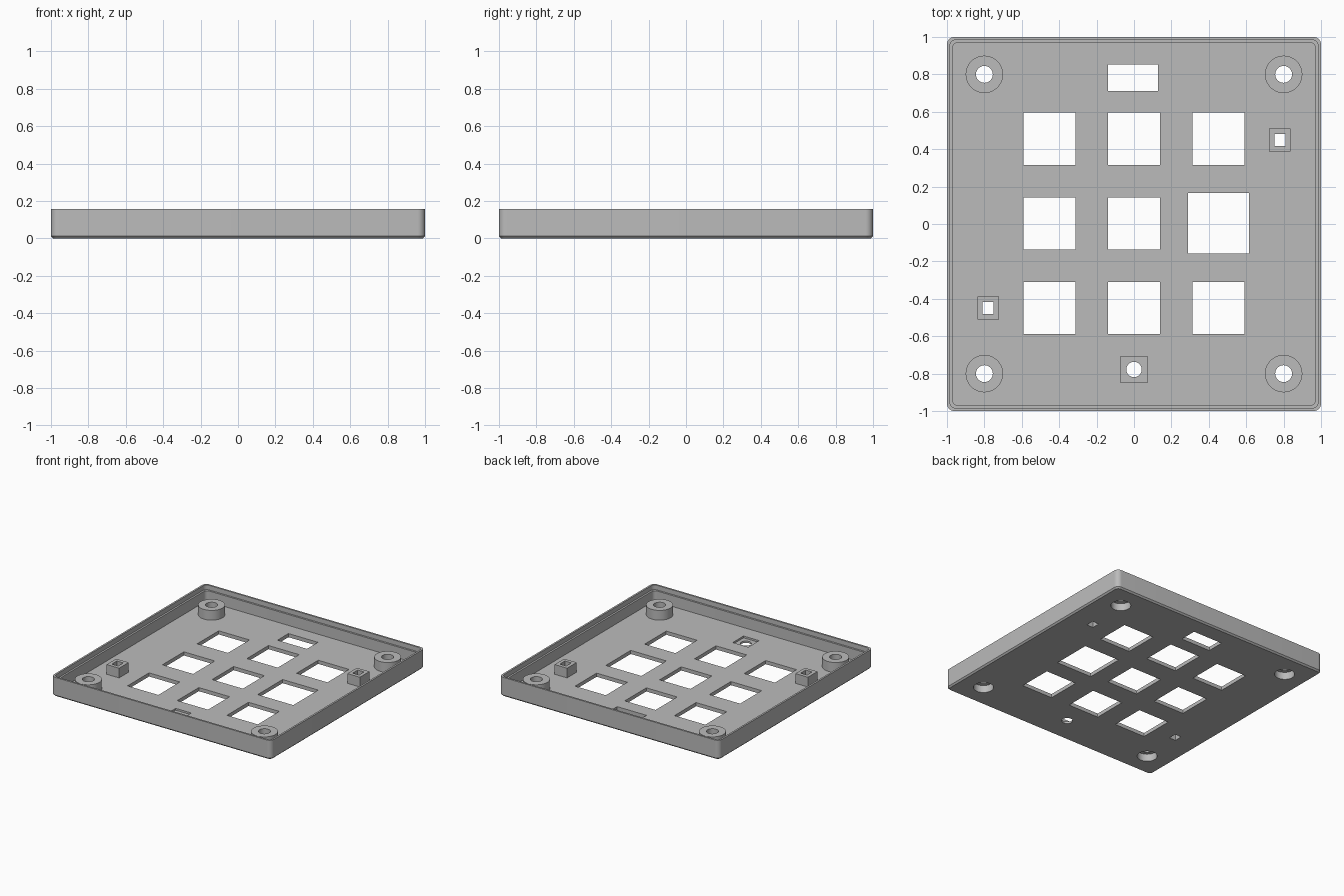
import bpy, bmesh
from math import cos, sin, pi

cube = bpy.data.objects.get("Cube")
if cube:
    bpy.data.objects.remove(cube, do_unlink=True)

grey = bpy.data.materials.new("plain_grey")
grey.use_nodes = True
grey.diffuse_color = (0.5, 0.5, 0.5, 1)
grey.node_tree.nodes["Principled BSDF"].inputs["Base Color"].default_value = (0.5, 0.5, 0.5, 1)

HEIGHT, FLOOR, BOSS_TOP = 0.158, 0.03, 0.11


def rect(x, y, hx, hy, radius=0.0, segs=8):
    """Rectangle outline, with rounded corners if a radius is given."""
    if not radius:
        return [(x + hx, y + hy), (x - hx, y + hy), (x - hx, y - hy), (x + hx, y - hy)]
    pts = []
    for k, (sx, sy) in enumerate([(1, 1), (-1, 1), (-1, -1), (1, -1)]):
        for i in range(segs + 1):
            a = (k + i / segs) * pi / 2
            pts.append((x + sx * (hx - radius) + radius * cos(a),
                        y + sy * (hy - radius) + radius * sin(a)))
    return pts


def circle(x, y, r, n=48):
    return [(x + r * cos(2 * pi * i / n), y + r * sin(2 * pi * i / n)) for i in range(n)]


def loft(name, rings, closed=False):
    """Join outlines (points, z) in order; cap the ends, or close into a tube."""
    bm = bmesh.new()
    loops = [[bm.verts.new((px, py, z)) for px, py in pts] for pts, z in rings]
    pairs = list(zip(loops, loops[1:]))
    if closed:
        pairs.append((loops[-1], loops[0]))
    else:
        bm.faces.new(loops[0])
        bm.faces.new(loops[-1])
    n = len(loops[0])
    for a, b in pairs:
        for i in range(n):
            j = (i + 1) % n
            bm.faces.new((a[i], a[j], b[j], b[i]))
    bmesh.ops.recalc_face_normals(bm, faces=bm.faces)
    mesh = bpy.data.meshes.new(name)
    bm.to_mesh(mesh)
    bm.free()
    mesh.materials.append(grey)
    obj = bpy.data.objects.new(name, mesh)
    bpy.context.collection.objects.link(obj)
    return obj


def activate(obj):
    bpy.ops.object.select_all(action='DESELECT')
    obj.select_set(True)
    bpy.context.view_layer.objects.active = obj


def cut(obj, outline, bottom=-0.1, top=0.1):
    cutter = loft("cutter", [(outline, bottom), (outline, top)])
    cutter.hide_render = True
    mod = obj.modifiers.new("cut", 'BOOLEAN')
    mod.operation, mod.solver, mod.object = 'DIFFERENCE', 'EXACT', cutter
    activate(obj)
    bpy.ops.object.modifier_apply(modifier=mod.name)
    bpy.data.objects.remove(cutter, do_unlink=True)


def smooth(obj):
    activate(obj)
    bpy.ops.object.shade_smooth_by_angle(angle=pi / 6)


# Tray: chamfered bottom, outer wall, stepped rim, inner wall and floor
tray_profile = [(0.988, 0.028, 0), (1, 0.04, 0.012), (1, 0.04, HEIGHT),
                (0.985, 0.035, HEIGHT), (0.985, 0.035, 0.12),
                (0.97, 0.03, 0.12), (0.97, 0.03, FLOOR)]
tray = loft("tray", [(rect(0, 0, h, h, r), z) for h, r, z in tray_profile])

# Grid of square openings, the middle right one larger
PITCH = 0.452
for i in (-1, 0, 1):
    for j in (-1, 0, 1):
        half = 0.162 if (i, j) == (1, 0) else 0.14
        cut(tray, rect(i * PITCH, j * PITCH + 0.003, half, half))

# Connector slot at the back
cut(tray, rect(-0.005, 0.782, 0.134, 0.071))

# Square pocket with a round hole at the front
cut(tray, rect(0, -0.778, 0.071, 0.07), bottom=0.015)
cut(tray, circle(0, -0.778, 0.041))

# Corner screw bosses, counterbored from below
for side, sx in (("left", 1), ("right", -1)):
    for end, sy in (("front", -1), ("back", 1)):
        x, y = 0.8 * sx, 0.8 * sy
        cut(tray, circle(x, y, 0.075))
        profile = [(0.1, FLOOR), (0.1, BOSS_TOP), (0.045, BOSS_TOP),
                   (0.045, 0.06), (0.075, 0.06), (0.075, FLOOR)]
        smooth(loft(f"{end}_{side}_boss", [(circle(x, y, r), z) for r, z in profile], True))

# Small square posts with rectangular through holes
for side, s in (("left", 1), ("right", -1)):
    x, y = 0.78 * s, 0.449 * s
    outer, inner = rect(x, y, 0.057, 0.062), rect(x, y, 0.029, 0.033)
    cut(tray, inner)
    loft(f"{side}_post", [(outer, FLOOR), (outer, BOSS_TOP),
                          (inner, BOSS_TOP), (inner, FLOOR)], True)

smooth(tray)
